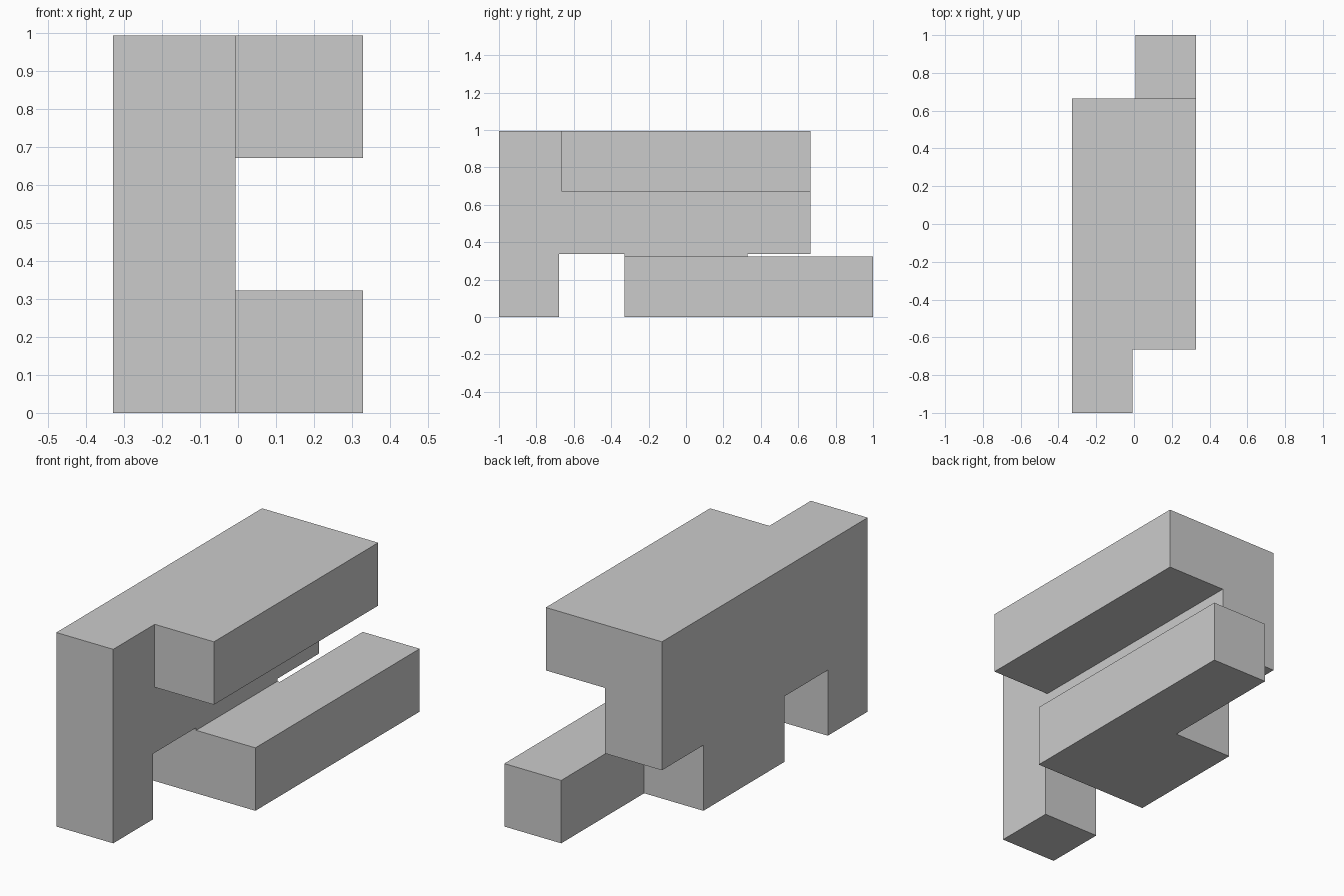
import bpy, bmesh, math
from mathutils import Vector

if "Cube" in bpy.data.objects:
    bpy.data.objects.remove(bpy.data.objects["Cube"])

D = 0.0067            # clearance on every face
U = (2 + 2 * D) / 6   # grid unit: piece is 2 x 6 x 3 units
X = U - D             # half width
H = 3 * U - 2 * D     # height


def prism(name, profile, direction):
    """Closed solid: planar profile swept along a vector."""
    bm = bmesh.new()
    face = bm.faces.new([bm.verts.new(p) for p in profile])
    ext = bmesh.ops.extrude_face_region(bm, geom=[face], use_keep_orig=True)
    moved = [g for g in ext["geom"] if isinstance(g, bmesh.types.BMVert)]
    bmesh.ops.translate(bm, verts=moved, vec=Vector(direction))
    bmesh.ops.recalc_face_normals(bm, faces=bm.faces)
    mesh = bpy.data.meshes.new(name)
    bm.to_mesh(mesh)
    bm.free()
    obj = bpy.data.objects.new(name, mesh)
    bpy.context.collection.objects.link(obj)
    return obj


# Upright wall with a square notch and a stepped back end
wall_yz = [(-1, 0), (-2 * U - D, 0), (-2 * U - D, U), (-U + D, U), (-U + D, 0),
           (U - D, 0), (U - D, U), (2 * U - D, U), (2 * U - D, H), (-1, H)]
piece = prism("burr_piece", [(-X, y, z) for y, z in wall_yz], (X - D, 0, 0))

# Upper bar, rooted inside the wall
y0, y1, root = -2 * U + D, 2 * U - D, -U / 2
top_bar = prism("top_bar", [(root, y0, 2 * U), (X, y0, 2 * U),
                            (X, y1, 2 * U), (root, y1, 2 * U)], (0, 0, H - 2 * U))

# Lower bar, overhanging freely past the back of the wall
bar_xy = [(root, -U + D), (X, -U + D), (X, 1), (D, 1), (D, U - D), (root, U - D)]
bottom_bar = prism("bottom_bar", [(x, y, 0) for x, y in bar_xy], (0, 0, U - 2 * D))

# Fuse the parts into one solid
bpy.context.view_layer.objects.active = piece
for bar in (top_bar, bottom_bar):
    mod = piece.modifiers.new("fuse", "BOOLEAN")
    mod.operation, mod.solver, mod.object = "UNION", "EXACT", bar
    bpy.ops.object.modifier_apply(modifier=mod.name)
    bpy.data.objects.remove(bar)

# Merge coplanar faces
bm = bmesh.new()
bm.from_mesh(piece.data)
bmesh.ops.remove_doubles(bm, verts=bm.verts, dist=1e-5)
bmesh.ops.dissolve_limit(bm, angle_limit=math.radians(1), verts=bm.verts, edges=bm.edges)
bm.to_mesh(piece.data)
bm.free()
